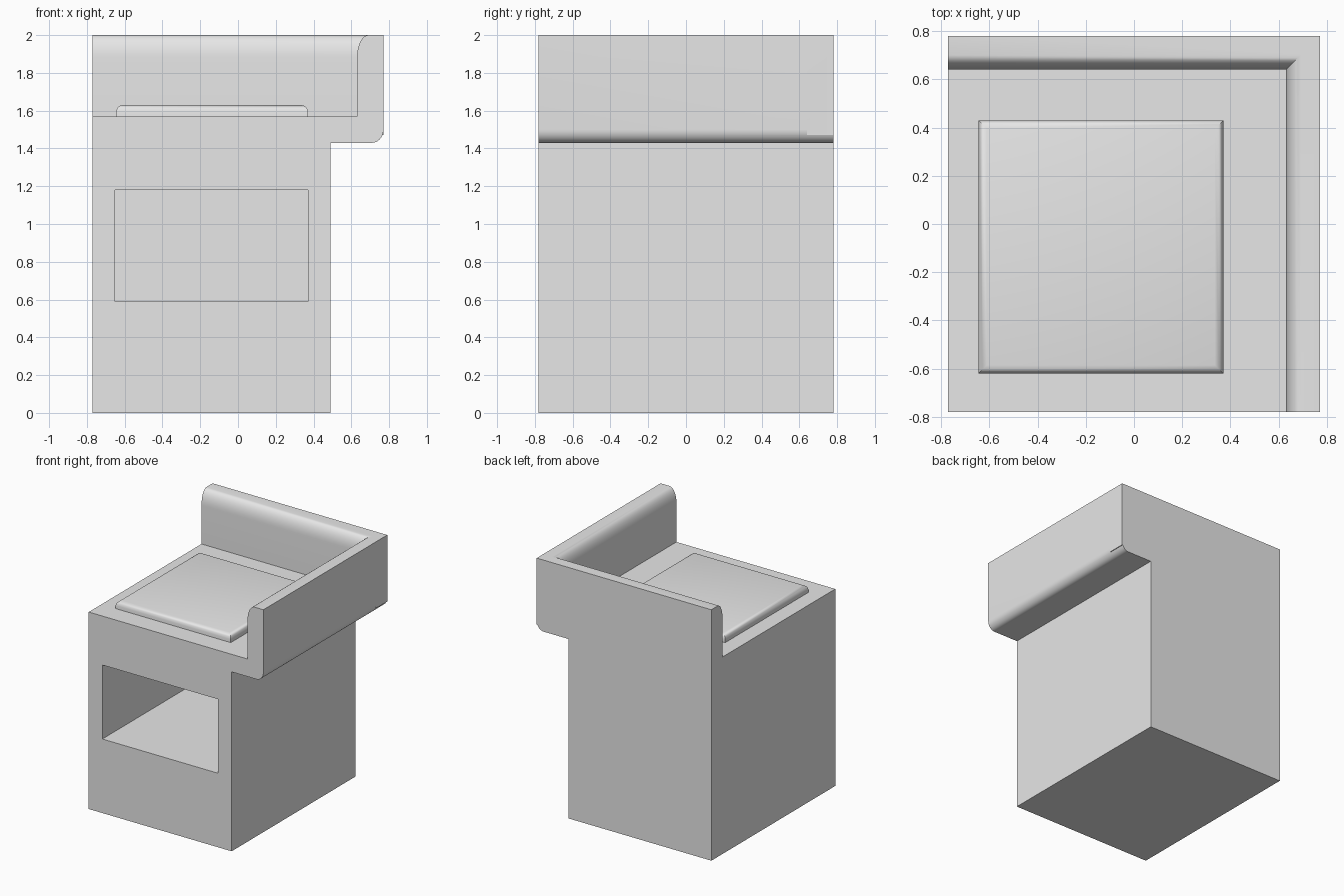
import bpy, bmesh
from math import sin, cos, pi, radians

cube = bpy.data.objects.get("Cube")
if cube:
    bpy.data.objects.remove(cube, do_unlink=True)

grey = bpy.data.materials.new("light_grey")
grey.use_nodes = True
grey.diffuse_color = (0.8, 0.8, 0.8, 1)
grey.node_tree.nodes["Principled BSDF"].inputs["Base Color"].default_value = (0.8, 0.8, 0.8, 1)

LEFT, RIGHT, SIDE = -0.77, 0.77, 0.78
SEAT, TOP, WALL = 1.57, 2.0, 0.14


def add_object(name, bm):
    bmesh.ops.recalc_face_normals(bm, faces=bm.faces)
    mesh = bpy.data.meshes.new(name)
    bm.to_mesh(mesh)
    bm.free()
    obj = bpy.data.objects.new(name, mesh)
    bpy.context.collection.objects.link(obj)
    mesh.materials.append(grey)
    return obj


def extrude(name, points, offset):
    bm = bmesh.new()
    face = bm.faces.new([bm.verts.new(p) for p in points])
    moved = bmesh.ops.extrude_face_region(bm, geom=[face])["geom"]
    verts = [v for v in moved if isinstance(v, bmesh.types.BMVert)]
    bmesh.ops.translate(bm, vec=offset, verts=verts)
    return add_object(name, bm)


def box(name, low, high):
    (x0, y0, z0), (x1, y1, z1) = low, high
    base = [(x0, y0, z0), (x1, y0, z0), (x1, y1, z0), (x0, y1, z0)]
    return extrude(name, base, (0, 0, z1 - z0))


def arc(cx, cz, rx, rz, start, end, steps=8):
    angles = [start + (end - start) * i / steps for i in range(steps + 1)]
    return [(cx + rx * cos(a), cz + rz * sin(a)) for a in angles]


def activate(obj):
    bpy.ops.object.select_all(action='DESELECT')
    obj.select_set(True)
    bpy.context.view_layer.objects.active = obj


def combine(target, other, operation):
    activate(target)
    mod = target.modifiers.new("combine", 'BOOLEAN')
    mod.operation, mod.object, mod.solver = operation, other, 'EXACT'
    bpy.ops.object.modifier_apply(modifier=mod.name)
    bpy.data.objects.remove(other, do_unlink=True)


# Rounded inner lip shared by both walls, as (distance from outer face, height)
lip = arc(WALL - 0.06, TOP - 0.12, 0.06, 0.12, pi / 2, 0)

# Base with overhanging side arm
outline = [(LEFT, 0), (0.49, 0), (0.49, 1.43)]
outline += arc(RIGHT - 0.06, 1.5, 0.06, 0.07, -pi / 2, 0)
outline += [(RIGHT, TOP)] + [(RIGHT - d, z) for d, z in lip]
outline += [(RIGHT - WALL, SEAT), (LEFT, SEAT)]
body = extrude("base_and_arm", [(x, -SIDE, z) for x, z in outline], (0, 2 * SIDE, 0))

# Back wall, mitred into the arm
back = [(0, SEAT - 0.1), (0, TOP)] + lip + [(WALL, SEAT - 0.1)]
back_wall = extrude("back_wall", [(LEFT, SIDE - d, z) for d, z in back], (RIGHT - LEFT, 0, 0))
combine(body, back_wall, 'UNION')

# Open storage recess in the front
recess = box("recess_cutter", (-0.65, -1, 0.59), (0.37, 0.5, 1.18))
recess.hide_render = True
combine(body, recess, 'DIFFERENCE')

# Seat pad with rounded top rim
pad = box("seat_pad", (-0.645, -0.62, SEAT - 0.02), (0.37, 0.43, SEAT + 0.06))
activate(pad)
bm = bmesh.new()
bm.from_mesh(pad.data)
rim = [e for e in bm.edges if all(v.co.z > SEAT for v in e.verts)]
bmesh.ops.bevel(bm, geom=rim, offset=0.035, segments=3, profile=0.5, affect='EDGES')
bm.to_mesh(pad.data)
bm.free()

for obj in (body, pad):
    activate(obj)
    bpy.ops.object.shade_smooth_by_angle(angle=radians(31))
